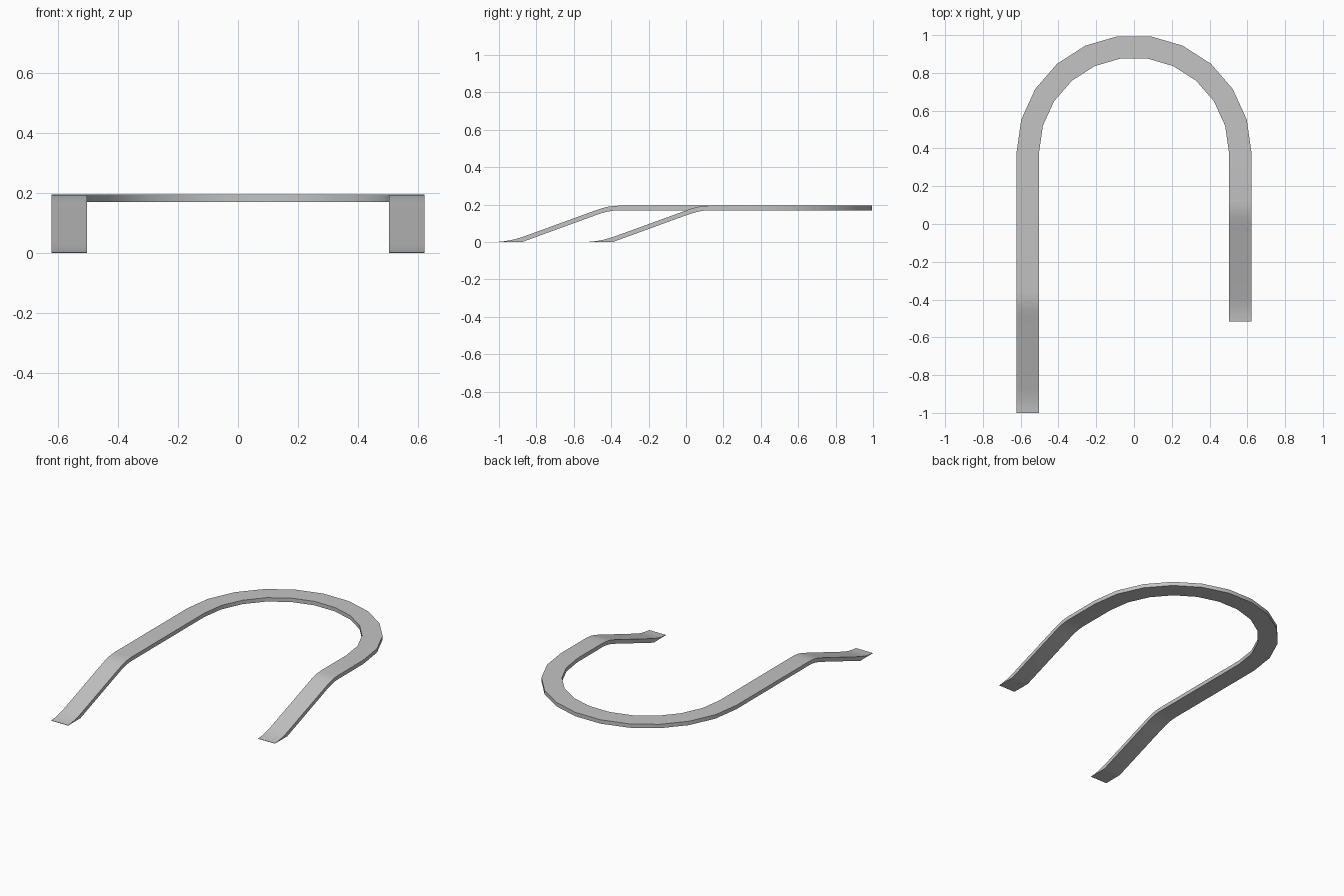
import bpy, bmesh, math

cube = bpy.data.objects.get("Cube")
if cube:
    bpy.data.objects.remove(cube)

INNER, OUTER = 0.503, 0.622
TOP, BOTTOM = 0.194, 0.169
ARC_Y = 1 - OUTER
ARC_STEPS = 11

# Ramp side profile: distance from the tip, top height, bottom height
RAMP = [(0, .002, 0), (.03, .004, 0), (.07, .011, 0), (.1, .019, 0),
        (.125, .0265, 0), (.52, .170, .144), (.55, .180, .154),
        (.58, .188, .162), (.61, .192, .167), (.64, TOP, BOTTOM)]


def leg(side, tip_y):
    """Cross-sections of one straight leg, from its tip to the bend."""
    return [((side * INNER, tip_y + s), (side * OUTER, tip_y + s), zt, zb)
            for s, zt, zb in RAMP]


def arc():
    """Cross-sections of the half-circle, from right to left."""
    rows = []
    for i in range(ARC_STEPS + 1):
        a = math.pi * (1 - i / ARC_STEPS)
        c, s = math.cos(a), math.sin(a)
        rows.append(((INNER * c, ARC_Y + INNER * s),
                     (OUTER * c, ARC_Y + OUTER * s), TOP, BOTTOM))
    return rows


# Sweep the flat band: long right leg, arc, short left leg
rows = leg(-1, -1) + arc() + leg(1, -0.515)[::-1]
bm = bmesh.new()
rings = []
for inner, outer, zt, zb in rows:
    rings.append([bm.verts.new((*p, z)) for p, z in
                  ((inner, zb), (outer, zb), (outer, zt), (inner, zt))])
for a, b in zip(rings, rings[1:]):
    for k in range(4):
        n = (k + 1) % 4
        bm.faces.new((a[k], a[n], b[n], b[k]))
bm.faces.new(rings[0])
bm.faces.new(rings[-1][::-1])
bmesh.ops.recalc_face_normals(bm, faces=bm.faces[:])

mesh = bpy.data.meshes.new("curved_band")
bm.to_mesh(mesh)
bm.free()
band = bpy.data.objects.new("curved_band", mesh)
bpy.context.collection.objects.link(band)

# Plain grey surface
grey = bpy.data.materials.new("plain_grey")
grey.use_nodes = True
colour = (0.55, 0.55, 0.55, 1)
grey.diffuse_color = colour
grey.node_tree.nodes["Principled BSDF"].inputs["Base Color"].default_value = colour
mesh.materials.append(grey)

# Smooth bends with sharp long edges
bpy.ops.object.select_all(action='DESELECT')
band.select_set(True)
bpy.context.view_layer.objects.active = band
bpy.ops.object.shade_smooth_by_angle(angle=math.radians(30))
